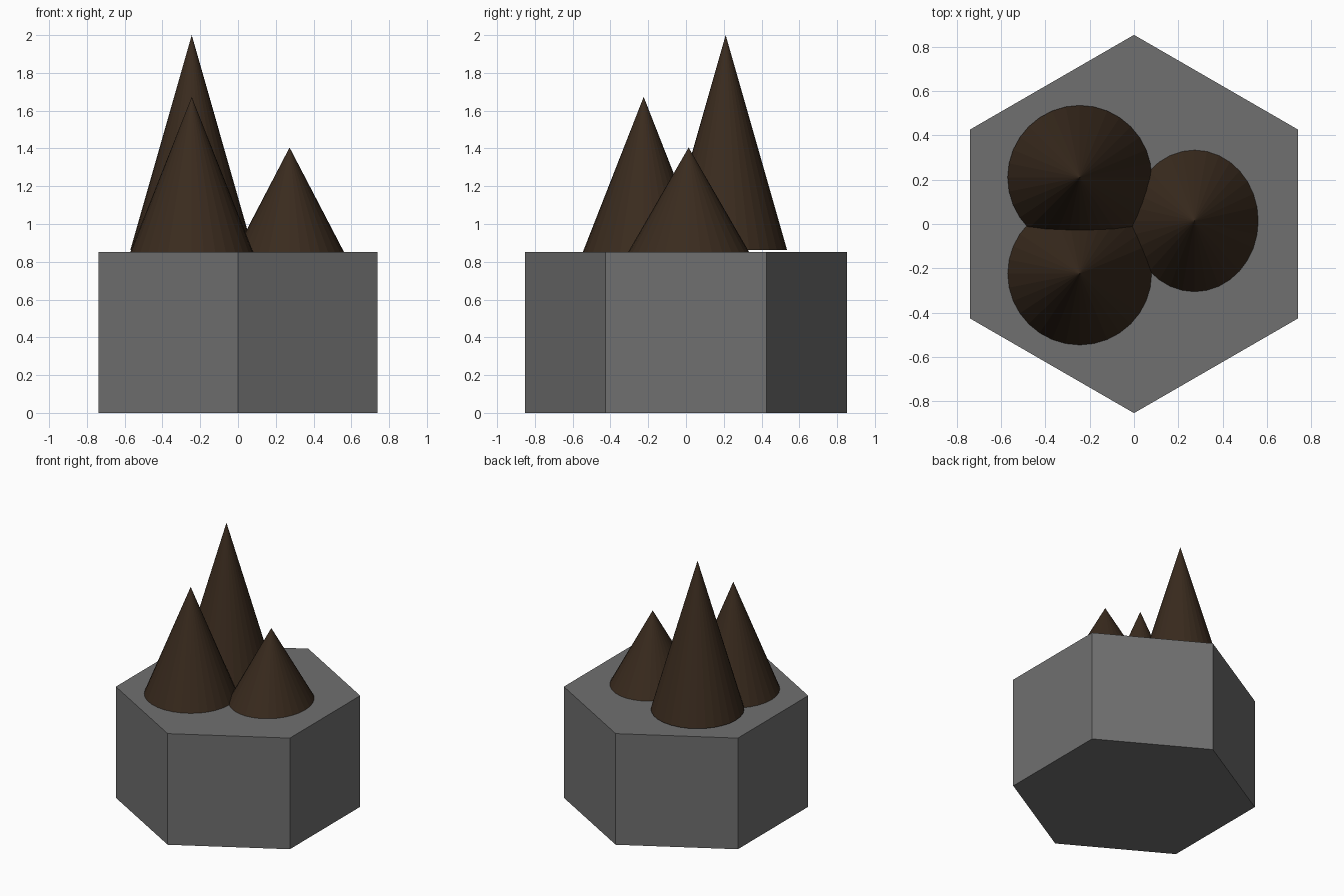
import bpy

if "Cube" in bpy.data.objects:
    bpy.data.objects.remove(bpy.data.objects["Cube"])


def material(name, color):
    mat = bpy.data.materials.new(name)
    mat.diffuse_color = color
    mat.use_nodes = True
    mat.node_tree.nodes["Principled BSDF"].inputs["Base Color"].default_value = mat.diffuse_color
    return mat


stone = material("grey", (0.16, 0.16, 0.16, 1))
brown = material("dark_brown", (0.042, 0.024, 0.013, 1))

# Hexagonal base block, corners on the y axis
bpy.ops.mesh.primitive_cylinder_add(vertices=6, radius=0.853, depth=0.853,
                                    location=(0, 0, 0.4265))
base = bpy.context.object
base.name = "hexagonal_base"
base.data.materials.append(stone)


def spike(name, x, y, rx, ry, bottom, top):
    bpy.ops.mesh.primitive_cone_add(vertices=32, radius1=1, radius2=0, depth=top - bottom,
                                    location=(x, y, (bottom + top) / 2))
    cone = bpy.context.object
    cone.name = name
    cone.scale = (rx, ry, 1)
    cone.data.materials.append(brown)


# Three cones of different heights standing on the base
spike("tall_spike", -0.245, 0.21, 0.325, 0.325, 0.862, 2.0)
spike("middle_spike", -0.245, -0.224, 0.325, 0.322, 0.852, 1.673)
spike("short_spike", 0.273, 0.014, 0.289, 0.321, 0.85, 1.405)
